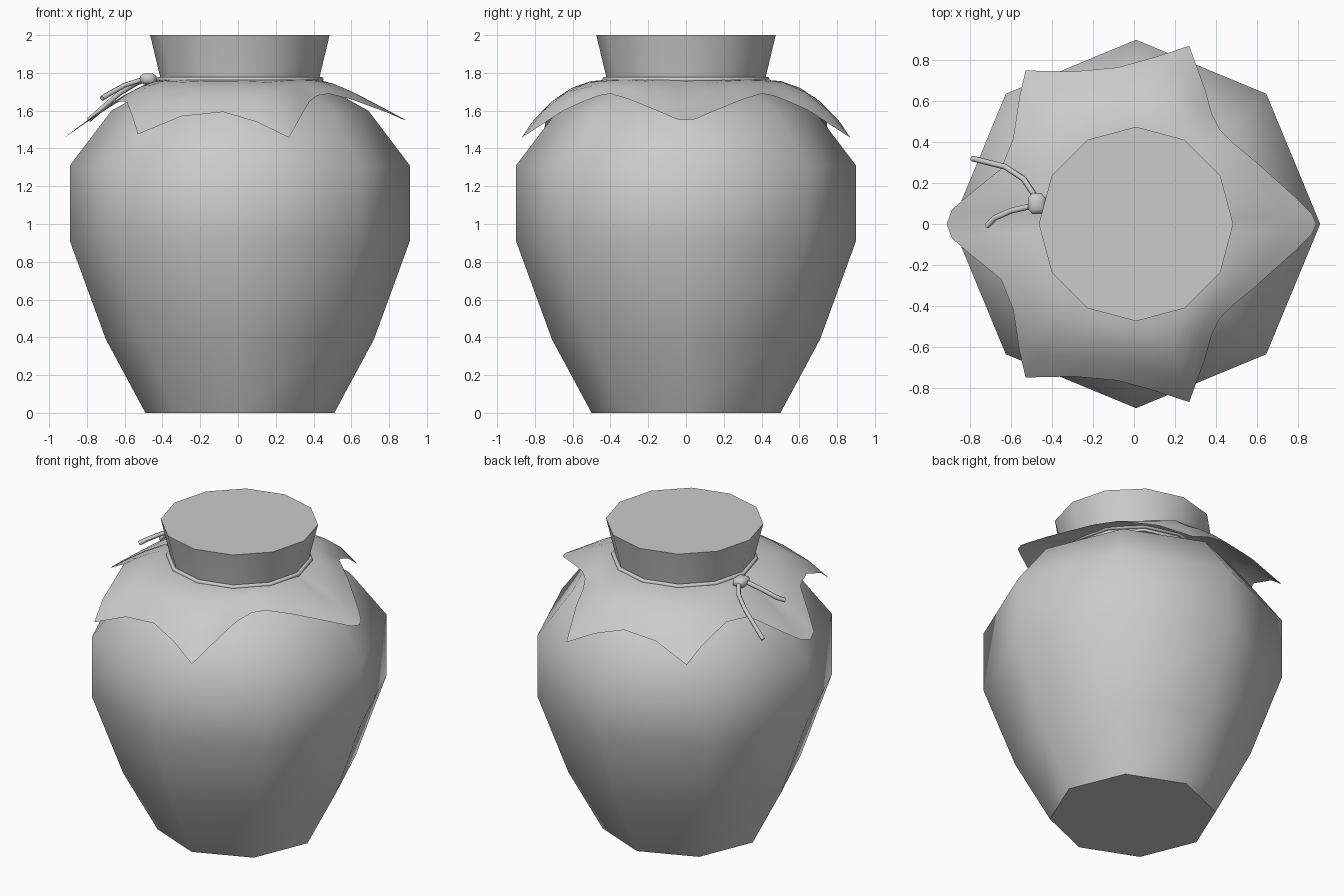
import bpy, bmesh, math
from mathutils import Vector

cube = bpy.data.objects.get("Cube")
if cube:
    bpy.data.objects.remove(cube, do_unlink=True)

CX = 0.01  # axis of the jar

grey = bpy.data.materials.new("plain grey")
grey.use_nodes = True
colour = (0.6, 0.6, 0.6, 1)
grey.diffuse_color = colour
grey.node_tree.nodes["Principled BSDF"].inputs["Base Color"].default_value = colour


def finish(name, bm, angle=55, outward=True):
    if outward:
        bmesh.ops.recalc_face_normals(bm, faces=bm.faces)
    mesh = bpy.data.meshes.new(name)
    bm.to_mesh(mesh)
    bm.free()
    obj = bpy.data.objects.new(name, mesh)
    bpy.context.collection.objects.link(obj)
    mesh.materials.append(grey)
    bpy.ops.object.select_all(action="DESELECT")
    obj.select_set(True)
    bpy.context.view_layer.objects.active = obj
    bpy.ops.object.shade_smooth_by_angle(angle=math.radians(angle))
    return obj


def bridge(bm, rings, closed=True):
    n = len(rings[0])
    for low, high in zip(rings, rings[1:]):
        for i in range(n if closed else n - 1):
            j = (i + 1) % n
            bm.faces.new((low[i], low[j], high[j], high[i]))


def lathe(name, profile, sides):
    bm = bmesh.new()
    rings = []
    for r, z in profile:
        angles = [2 * math.pi * i / sides for i in range(sides)]
        rings.append([bm.verts.new((CX + r * math.cos(a), r * math.sin(a), z)) for a in angles])
    bridge(bm, rings)
    bm.faces.new(rings[0])
    bm.faces.new(rings[-1])
    return finish(name, bm)


def tube(name, points, radius, sides=6, closed=False):
    bm = bmesh.new()
    pts = [Vector(p) for p in points]
    n = len(pts)
    rings = []
    for i, p in enumerate(pts):
        ahead = pts[(i + 1) % n] if closed else pts[min(i + 1, n - 1)]
        behind = pts[i - 1] if closed else pts[max(i - 1, 0)]
        along = (ahead - behind).normalized()
        side = along.cross(Vector((0, 0, 1))).normalized()
        up = side.cross(along)
        rings.append([bm.verts.new(p + radius * (side * math.cos(a) + up * math.sin(a)))
                      for a in (2 * math.pi * k / sides for k in range(sides))])
    if closed:
        rings.append(rings[0])
    bridge(bm, rings)
    if not closed:
        bm.faces.new(rings[0])
        bm.faces.new(rings[-1])
    return finish(name, bm, 65)


# Jar body and stopper
lathe("jar_body", [(0.5, 0), (0.71, 0.39), (0.9, 0.91), (0.9, 1.31), (0.68, 1.6), (0.41, 1.75)], 8)
lathe("stopper", [(0.415, 1.74), (0.42, 1.77), (0.475, 2)], 12)

# Cloth: half of its wavy hem, mirrored across y
hem = [(0.89, 0, 1.55), (0.87, 0.05, 1.555), (0.79, 0.13, 1.59), (0.6, 0.3, 1.66),
       (0.48, 0.4, 1.69), (0.42, 0.46, 1.68), (0.38, 0.54, 1.65), (0.35, 0.65, 1.6),
       (0.27, 0.87, 1.457), (0.1, 0.815, 1.54), (-0.08, 0.765, 1.593), (-0.3, 0.745, 1.57),
       (-0.53, 0.75, 1.475), (-0.56, 0.62, 1.57), (-0.59, 0.42, 1.65), (-0.65, 0.27, 1.645),
       (-0.81, 0.14, 1.535), (-0.89, 0.07, 1.48), (-0.915, 0, 1.46)]
hem += [(x, -y, z) for x, y, z in hem[-2:0:-1]]
bm = bmesh.new()
rings = []
for t in (0, 0.25, 0.5, 0.75, 1):
    ring = []
    for x, y, z in hem:
        a = math.atan2(y, x - CX)
        r = 0.41 + (math.hypot(x - CX, y) - 0.41) * t
        bulge = 1.2 + min(1, abs(y) / 0.5)
        ring.append(bm.verts.new((CX + r * math.cos(a), r * math.sin(a),
                                  1.765 - (1.765 - z) * t ** bulge)))
    rings.append(ring)
bridge(bm, rings[::-1])
finish("cloth_cover", bm, 80)

# String around the neck, knot and two loose ends
tube("neck_string", [(CX + 0.43 * math.cos(math.pi * i / 6), 0.43 * math.sin(math.pi * i / 6), 1.765)
                     for i in range(12)], 0.014, closed=True)
bm = bmesh.new()
bmesh.ops.create_cube(bm, size=0.085)
bmesh.ops.bevel(bm, geom=bm.edges[:], offset=0.02, segments=1, affect="EDGES")
for v in bm.verts:
    v.co = Vector((v.co.x, v.co.y * 1.2, v.co.z * 0.7)) + Vector((-0.475, 0.1, 1.768))
finish("string_knot", bm)
tube("long_string_end", [(-0.48, 0.13, 1.77), (-0.54, 0.22, 1.745), (-0.63, 0.28, 1.69), (-0.79, 0.32, 1.55)], 0.014)
tube("short_string_end", [(-0.49, 0.09, 1.77), (-0.6, 0.065, 1.735), (-0.68, 0.03, 1.69), (-0.72, -0.01, 1.665)], 0.014)
